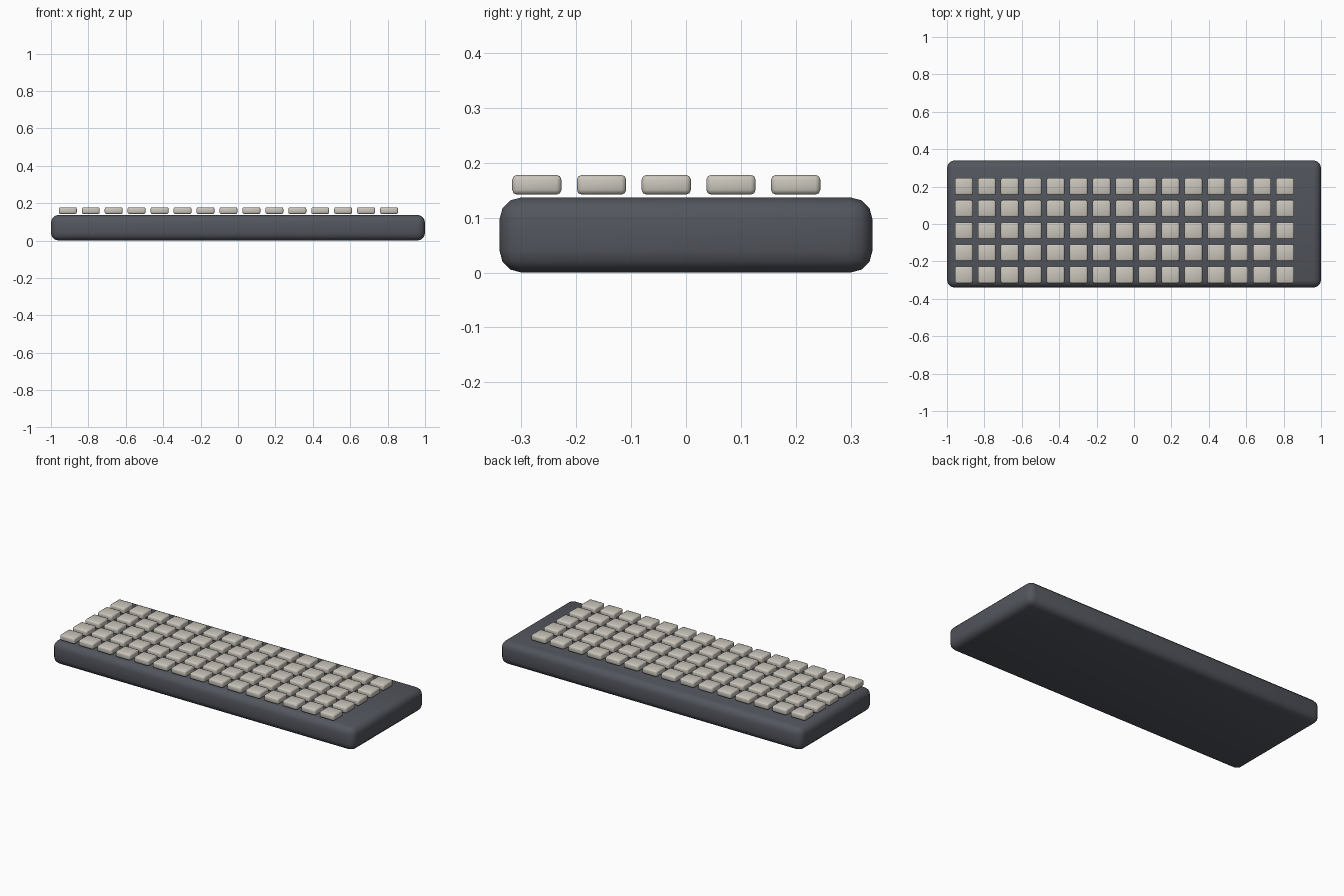
import bpy
import math

cube = bpy.data.objects.get("Cube")
if cube:
    bpy.data.objects.remove(cube, do_unlink=True)


def make_material(name, color):
    mat = bpy.data.materials.new(name)
    mat.use_nodes = True
    mat.diffuse_color = color
    mat.node_tree.nodes["Principled BSDF"].inputs["Base Color"].default_value = color
    return mat


def rounded_box(name, size, location, radius, segments, mat):
    bpy.ops.mesh.primitive_cube_add(size=1, location=location)
    obj = bpy.context.object
    obj.name = name
    obj.scale = size
    bpy.ops.object.transform_apply(location=False, rotation=False, scale=True)
    bevel = obj.modifiers.new("rounded_edges", "BEVEL")
    bevel.width = radius
    bevel.segments = segments
    bpy.ops.object.modifier_apply(modifier=bevel.name)
    bpy.ops.object.shade_smooth_by_angle(angle=math.radians(50))
    obj.data.materials.append(mat)
    return obj


slate = make_material("slate_grey", (0.085, 0.092, 0.11, 1))
cream = make_material("warm_cream", (0.59, 0.56, 0.50, 1))

# Case
HEIGHT = 0.137
rounded_box("case", (2.0, 0.68, HEIGHT), (0, 0, HEIGHT / 2), 0.04, 3, slate)

# Keycaps: one shared mesh on a regular grid
COLUMNS, ROWS = 15, 5
FIRST_X, FIRST_Y, KEY_Z = -0.91, -0.272, 0.16
PITCH_X, PITCH_Y = 0.1227, 0.118
first_key = rounded_box("key_row_1_column_1", (0.096, 0.09, 0.036),
                        (FIRST_X, FIRST_Y, KEY_Z), 0.009, 2, cream)
for row in range(ROWS):
    for col in range(COLUMNS):
        if row == 0 and col == 0:
            continue
        key = first_key.copy()
        key.name = f"key_row_{row + 1}_column_{col + 1}"
        key.location = (FIRST_X + col * PITCH_X, FIRST_Y + row * PITCH_Y, KEY_Z)
        bpy.context.collection.objects.link(key)
